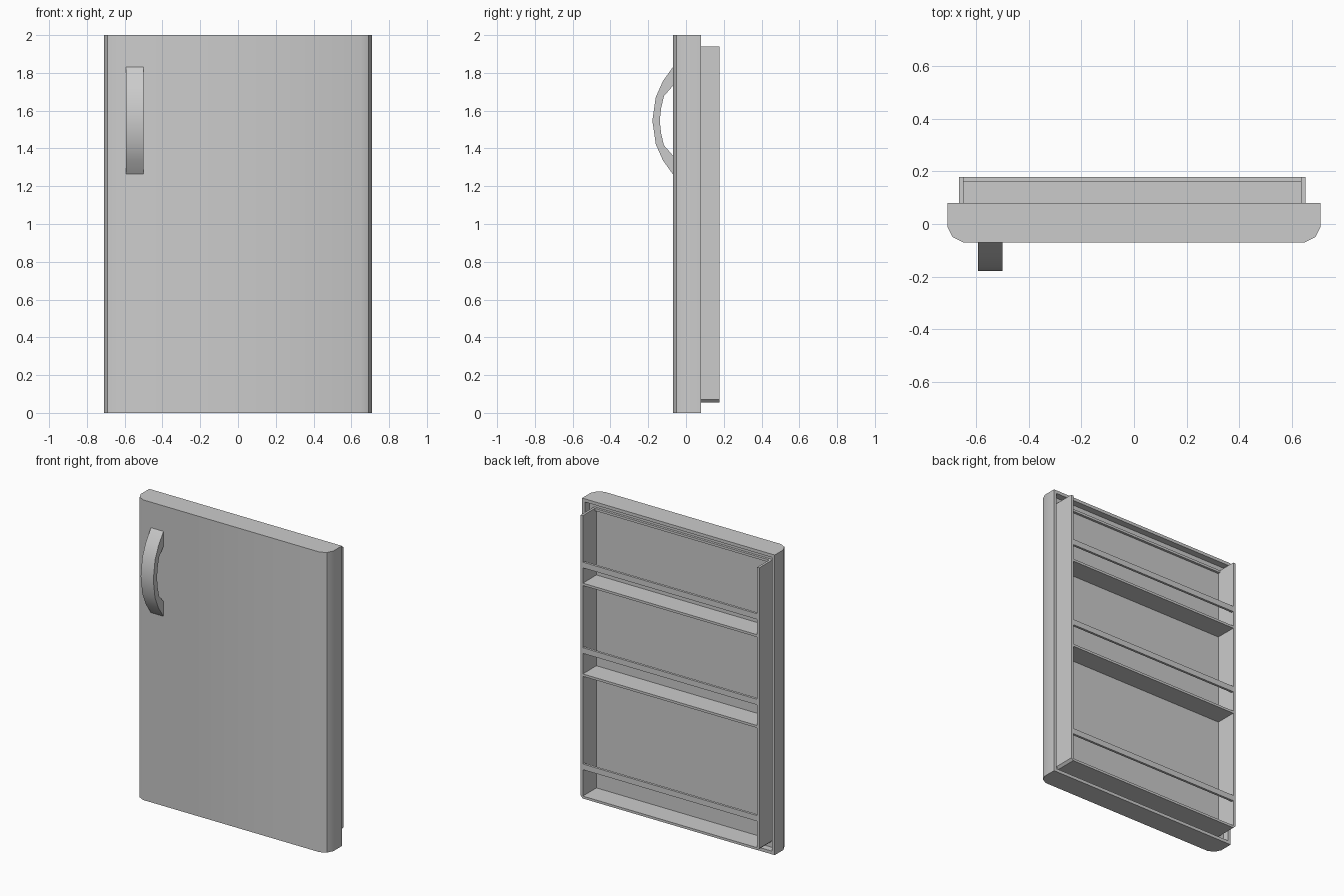
import bpy, bmesh
from mathutils import Vector

if "Cube" in bpy.data.objects:
    bpy.data.objects.remove(bpy.data.objects["Cube"])


def finish(name, bm):
    bmesh.ops.recalc_face_normals(bm, faces=bm.faces)
    mesh = bpy.data.meshes.new(name)
    bm.to_mesh(mesh)
    bm.free()
    ob = bpy.data.objects.new(name, mesh)
    bpy.context.collection.objects.link(ob)
    return ob


def prism(points, direction):
    """Extrude a closed 3D outline along a direction."""
    bm = bmesh.new()
    face = bm.faces.new([bm.verts.new(p) for p in points])
    ext = bmesh.ops.extrude_face_region(bm, geom=[face])
    verts = [g for g in ext["geom"] if isinstance(g, bmesh.types.BMVert)]
    bmesh.ops.translate(bm, vec=Vector(direction), verts=verts)
    bmesh.ops.recalc_face_normals(bm, faces=bm.faces)
    return bm


def box(name, x0, x1, y0, y1, z0, z1):
    pts = [(x0, y0, z0), (x1, y0, z0), (x1, y1, z0), (x0, y1, z0)]
    return finish(name, prism(pts, (0, 0, z1 - z0)))


def smooth(ob):
    bpy.ops.object.select_all(action='DESELECT')
    ob.select_set(True)
    bpy.context.view_layer.objects.active = ob
    bpy.ops.object.shade_smooth_by_angle(angle=0.524)


BACK = 0.08      # rear face of the door
PANEL = 0.035    # floor of the rear recess
REAR = 0.178     # rear edge of the shelf frame

# door slab with softened front edges
half = [(0.65, -0.07), (0.69, -0.05), (0.71, -0.01), (0.71, BACK)]
outline = half + [(-x, y) for x, y in reversed(half)]
bm = prism([(x, y, 0) for x, y in outline], (0, 0, 2))

# shallow recess in the rear face
bm.normal_update()
back = max(bm.faces, key=lambda f: f.normal.y)
bmesh.ops.inset_individual(bm, faces=[back], thickness=0.03)
ext = bmesh.ops.extrude_discrete_faces(bm, faces=[back])
bmesh.ops.translate(bm, vec=(0, PANEL - BACK, 0), verts=ext["faces"][0].verts)
smooth(finish("door", bm))

# U-shaped shelf frame: two side walls joined by the bottom shelf
L, R, BOT, TOP, T, C = -0.665, 0.652, 0.055, 1.94, 0.016, 0.015
u = [(L, TOP), (L, BOT + C), (L + C, BOT), (R - C, BOT), (R, BOT + C), (R, TOP),
     (R - T, TOP), (R - T, BOT + T), (L + T, BOT + T), (L + T, TOP)]
finish("shelf_frame", prism([(x, PANEL, z) for x, z in u], (0, REAR - PANEL, 0)))

# shelves and top strip against the panel
for i, z in enumerate((1.49, 0.885)):
    box(f"shelf_{i + 1}", L + T, R - T, PANEL, REAR, z - T, z)
box("top_strip", L + T, R - T, PANEL, PANEL + T, TOP - T, TOP)

# retaining bars
for i, z in enumerate((1.63, 1.06, 0.285)):
    box(f"retaining_bar_{i + 1}", L + T, R - T, REAR - T, REAR, z - 0.038, z)

# bowed handle: half outline mirrored about its middle height
MID = 1.547
outer = [(-0.07, 0.283), (-0.122, 0.21), (-0.16, 0.125), (-0.178, 0)]
inner = [(-0.07, 0.184), (-0.117, 0.13), (-0.132, 0.065), (-0.139, 0)]


def both(h):
    return h + [(y, -z) for y, z in reversed(h[:-1])]


loop = both(outer) + both(inner)[::-1]
smooth(finish("handle", prism([(-0.593, y, MID + z) for y, z in loop], (0.093, 0, 0))))
